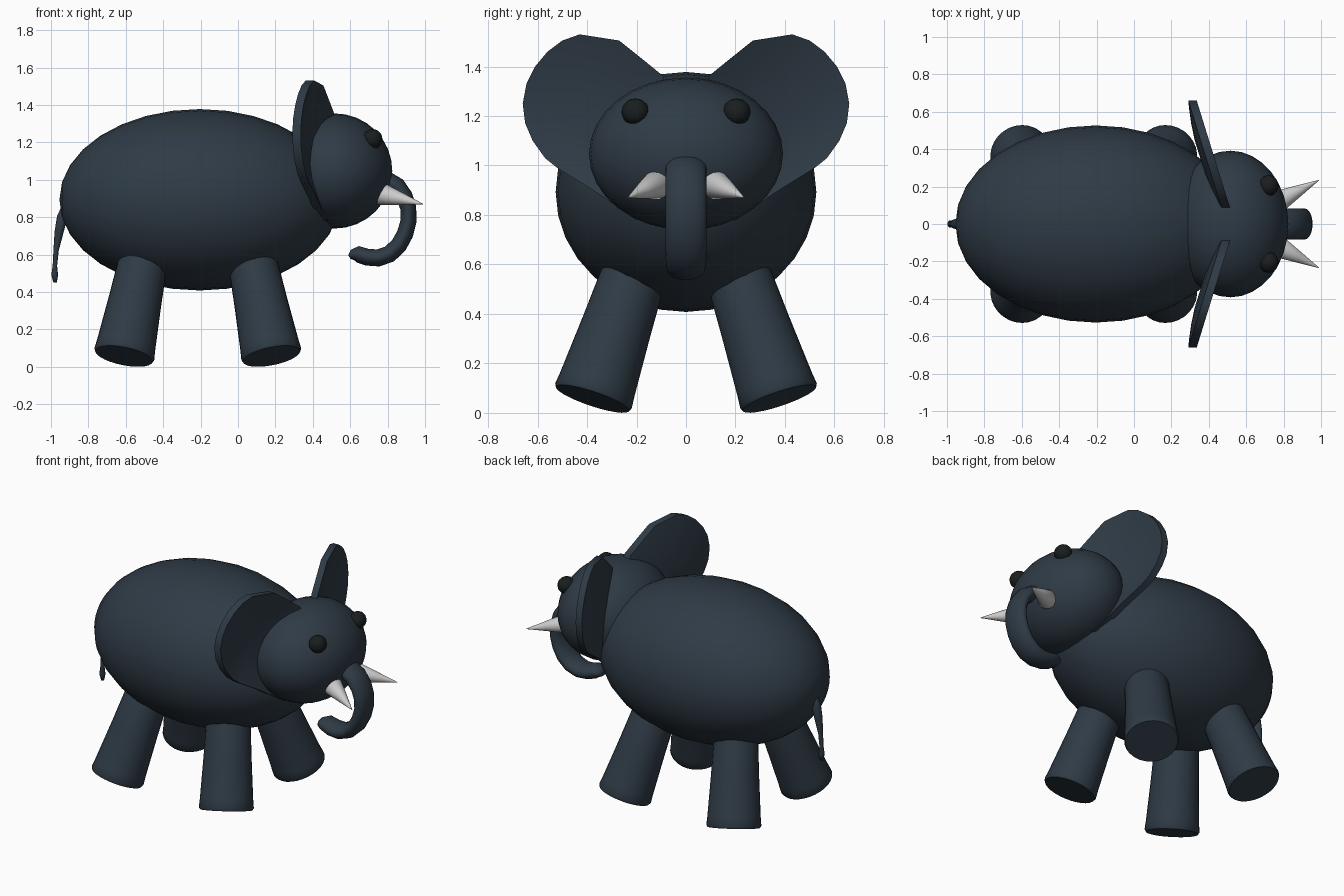
import bpy, bmesh, math
from mathutils import Vector, Matrix

if "Cube" in bpy.data.objects:
    bpy.data.objects.remove(bpy.data.objects["Cube"])


def material(name, rgb):
    m = bpy.data.materials.new(name)
    m.diffuse_color = (*rgb, 1)
    m.use_nodes = True
    m.node_tree.nodes["Principled BSDF"].inputs["Base Color"].default_value = m.diffuse_color
    return m


HIDE = material("hide", (0.028, 0.043, 0.06))
EYE = material("eye_black", (0.01, 0.013, 0.013))
IVORY = material("ivory", (0.8, 0.8, 0.8))


def finish(bm, name, mat, mirror=(False, False), origin=(0, 0, 0), angle=50):
    """Turn a bmesh into a smooth object, optionally mirrored about origin."""
    bmesh.ops.recalc_face_normals(bm, faces=bm.faces)
    me = bpy.data.meshes.new(name)
    bm.to_mesh(me)
    bm.free()
    me.materials.append(mat)
    ob = bpy.data.objects.new(name, me)
    ob.location = origin
    bpy.context.collection.objects.link(ob)
    bpy.ops.object.select_all(action='DESELECT')
    ob.select_set(True)
    bpy.context.view_layer.objects.active = ob
    bpy.ops.object.shade_smooth_by_angle(angle=math.radians(angle))
    if any(mirror):
        mod = ob.modifiers.new("Mirror", 'MIRROR')
        mod.use_axis = (mirror[0], mirror[1], False)
        mod.use_mirror_merge = False
    return ob


def ellipsoid(name, centre, radii, mat, seg=32, rings=16, **kw):
    bm = bmesh.new()
    m = (Matrix.Translation(centre) @ Matrix.Diagonal((*radii, 1))
         @ Matrix.Rotation(math.pi / 2, 4, 'Y'))
    bmesh.ops.create_uvsphere(bm, u_segments=seg, v_segments=rings, radius=1, matrix=m)
    return finish(bm, name, mat, **kw)


def bridge(bm, a, b):
    n = len(a)
    for i in range(n):
        bm.faces.new((a[i], a[(i + 1) % n], b[(i + 1) % n], b[i]))


def loft(name, stations, mat, seg=20, **kw):
    """Tube through stations (centre, half width across, half depth)."""
    bm = bmesh.new()
    pts = [Vector(s[0]) for s in stations]
    rings = []
    for i, (c, ru, rv) in enumerate(stations):
        d = (pts[min(i + 1, len(pts) - 1)] - pts[max(i - 1, 0)]).normalized()
        v = d.cross(Vector((0, 1, 0))).normalized()
        u = v.cross(d)
        rings.append([bm.verts.new(pts[i] + u * ru * math.cos(t) + v * rv * math.sin(t))
                      for t in (2 * math.pi * k / seg for k in range(seg))])
    for a, b in zip(rings, rings[1:]):
        bridge(bm, a, b)
    bm.faces.new(rings[0])
    bm.faces.new(rings[-1])
    return finish(bm, name, mat, **kw)


# Body and head
ellipsoid("body", (-0.205, 0, 0.893), (0.75, 0.527, 0.485), HIDE)
ellipsoid("head", (0.515, 0, 1.047), (0.31, 0.392, 0.308), HIDE)

# Eyes
ellipsoid("eyes", (0.72, 0.205, 1.217), (0.052, 0.056, 0.054), EYE,
          seg=20, rings=10, mirror=(False, True))

# Splayed legs, tapering upwards, with softened feet
MID = -0.215
foot, hip = Vector((0.395, 0.378, 0.057)), Vector((0.275, 0.18, 0.65))
loft("legs", [(foot.lerp(hip, t), r, r) for t, r in
              ((0, 0.156), (0.02, 0.163), (0.1, 0.158), (0.5, 0.142), (0.95, 0.128), (1, 0.12))],
     HIDE, seg=28, mirror=(True, True), origin=(MID, 0, 0))

# Curled trunk with an oval section: x, z, half width, half depth
trunk = [(0.74, 1.0, 0.083, 0.05), (0.80, 0.993, 0.083, 0.05), (0.85, 0.965, 0.083, 0.048),
         (0.89, 0.91, 0.083, 0.045), (0.91, 0.85, 0.083, 0.043), (0.912, 0.78, 0.083, 0.043),
         (0.893, 0.71, 0.083, 0.044), (0.86, 0.65, 0.083, 0.045), (0.81, 0.603, 0.081, 0.046),
         (0.75, 0.582, 0.078, 0.046), (0.69, 0.586, 0.074, 0.045), (0.64, 0.602, 0.066, 0.044),
         (0.613, 0.598, 0.052, 0.03), (0.595, 0.588, 0.03, 0.012)]
loft("trunk", [((x, 0, z), w, d) for x, z, w, d in trunk], HIDE, seg=24, angle=80)

# Tusks
base, tip = Vector((0.77, 0.12, 0.923)), Vector((0.99, 0.235, 0.87))
loft("tusks", [(base.lerp(tip, t), r, r) for t, r in
               ((-0.12, 0.03), (-0.07, 0.052), (0, 0.06), (0.5, 0.031), (1, 0.001))],
     IVORY, seg=20, mirror=(False, True))

# Tail with a small tuft
tail = [(-0.925, 0.87, 0.012), (-0.94, 0.80, 0.028), (-0.957, 0.72, 0.024),
        (-0.973, 0.62, 0.014), (-0.979, 0.54, 0.012), (-0.98, 0.49, 0.018),
        (-0.978, 0.45, 0.009)]
loft("tail", [((x, 0, z), r * 1.1, r) for x, z, r in tail], HIDE, seg=12, angle=80)

# Ears: cupped shells swept backwards towards the tips
outline = [(0.09, 1.36), (0.18, 1.433), (0.27, 1.505), (0.43, 1.53), (0.50, 1.505),
           (0.56, 1.46), (0.61, 1.40), (0.645, 1.33), (0.66, 1.25), (0.65, 1.17),
           (0.62, 1.10), (0.57, 1.03), (0.52, 0.99), (0.36, 0.89), (0.2, 0.78),
           (0.1, 0.78), (0.05, 1.05)]
centre = Vector((0.36, 1.17))
bm = bmesh.new()


def ear_ring(s, front):
    ring = []
    for p in outline:
        q = centre.lerp(Vector(p), s)
        cup = 1 - s * s
        x = 0.54 - 0.31 * q.x
        x -= 0.05 * cup if front else 0.045 + 0.035 * cup
        ring.append(bm.verts.new((x, q.x, q.y)))
    return ring


steps = (0.3, 0.6, 0.85, 0.97)
ear = ([ear_ring(s, True) for s in steps] + [ear_ring(1, True), ear_ring(1, False)]
       + [ear_ring(s, False) for s in reversed(steps)])
for a, b in zip(ear, ear[1:]):
    bridge(bm, a, b)
bm.faces.new(ear[0])
bm.faces.new(ear[-1])
finish(bm, "ears", HIDE, mirror=(False, True))
